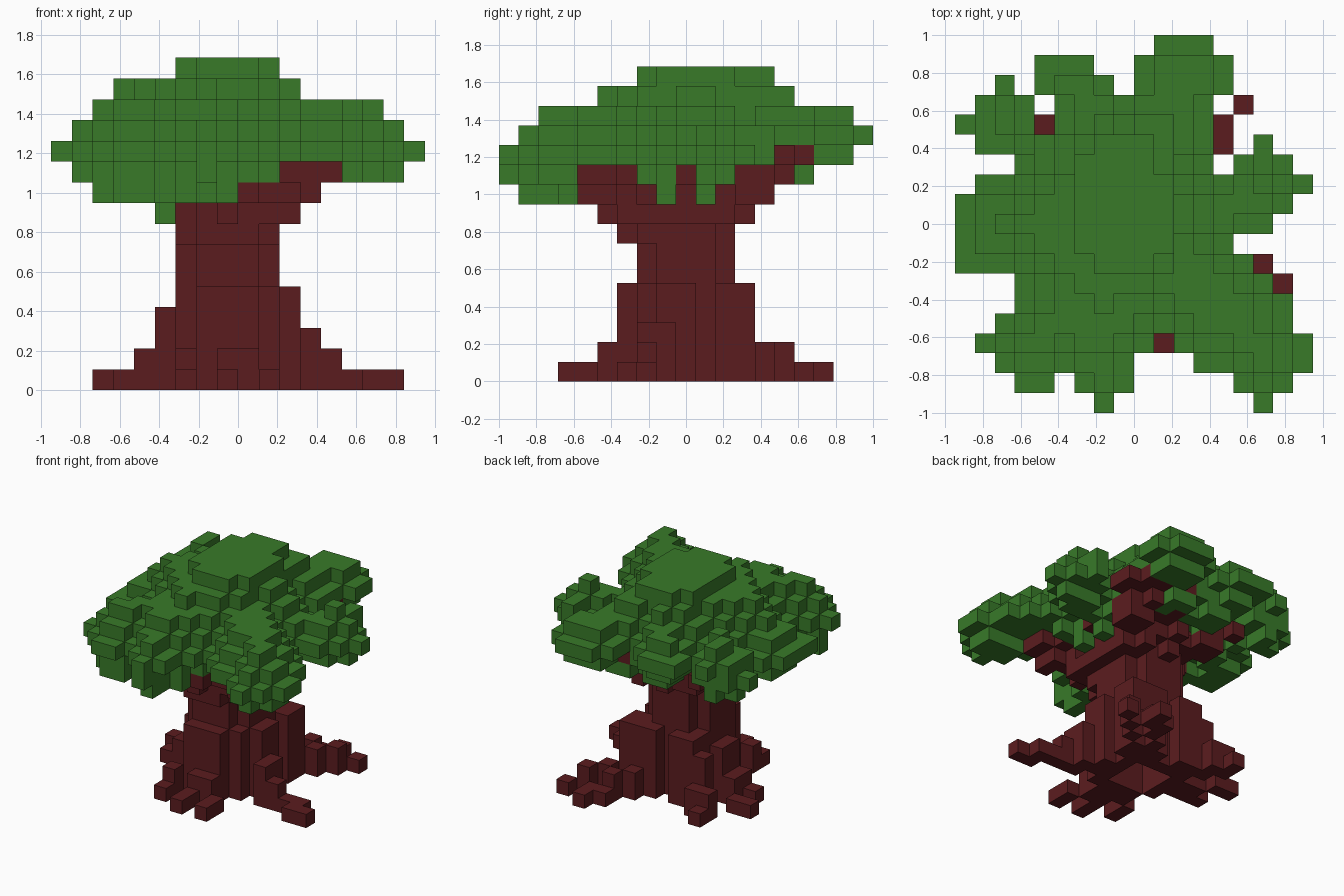
import bpy
import bmesh
from mathutils import Vector

if "Cube" in bpy.data.objects:
    bpy.data.objects.remove(bpy.data.objects["Cube"], do_unlink=True)

NX, NY = 18, 19
S = 2 / NY  # edge length of one block


def material(name, color):
    mat = bpy.data.materials.new(name)
    mat.use_nodes = True
    mat.diffuse_color = color
    mat.node_tree.nodes["Principled BSDF"].inputs["Base Color"].default_value = color
    return mat


def line(start, end, fat=0.0):
    """Blocks along a straight path; the first part is two blocks thick."""
    a, b = Vector(start), Vector(end)
    steps = int((b - a).length * 3)
    cells = set()
    for n in range(steps + 1):
        t = n / steps
        x, y, z = (round(c) for c in a.lerp(b, t))
        cells.add((x, y, z))
        if t < fat:
            cells |= {(x + 1, y, z), (x, y + 1, z)}
    return cells


def disk(cx, cy, limit, layers):
    return {(i, j, k) for i in range(NX) for j in range(NY) for k in layers
            if (i - cx) ** 2 + (j - cy) ** 2 <= limit}


def in_ellipse(i, j, cx, cy, rx, ry):
    return ((i - cx) / rx) ** 2 + ((j - cy) / ry) ** 2 <= 1


def build(name, cells, solid, mat):
    """Mesh only the block faces that are exposed."""
    bm = bmesh.new()
    corners = {}

    def vert(p):
        if p not in corners:
            corners[p] = bm.verts.new(((p[0] - NX / 2) * S, (p[1] - NY / 2) * S, p[2] * S))
        return corners[p]

    for cell in sorted(cells):
        for axis in range(3):
            u, v = (axis + 1) % 3, (axis + 2) % 3
            for side in (0, 1):
                near = list(cell)
                near[axis] += 2 * side - 1
                if tuple(near) in solid:
                    continue
                quad = []
                for du, dv in ((0, 0), (1, 0), (1, 1), (0, 1)):
                    p = list(cell)
                    p[axis] += side
                    p[u] += du
                    p[v] += dv
                    quad.append(vert(tuple(p)))
                bm.faces.new(quad if side else quad[::-1])
    mesh = bpy.data.meshes.new(name)
    bm.to_mesh(mesh)
    bm.free()
    mesh.materials.append(mat)
    bpy.context.collection.objects.link(bpy.data.objects.new(name, mesh))


# Trunk: a column that widens at the crown
trunk = disk(8, 9, 6, range(8)) | disk(8, 8.5, 8.5, (7,))
trunk |= disk(8.5, 8.5, 11, (8,)) | line((8, 5, 8), (8, 12, 8)) | disk(8, 9, 9, (9, 10, 11))

# Roots: buttresses that step down towards their tips
roots = {(15, 7, 0)}
for tip in ((16, 6), (14, 15), (12, 16), (4, 14), (2, 11), (3, 9), (6, 4), (8, 3), (10, 3)):
    for i, j, _ in line((8, 9, 0), (*tip, 0), 0.35):
        reach = max(abs(i - 8.5), abs(j - 9))
        top = 4 if reach <= 3 else 3 if reach < 4 else 1 if reach <= 5 else 0
        if i == 12:
            top = min(top, 2)
        if j < 5 or i < 6 and j > 13:
            top = 0
        roots |= {(i, j, k) for k in range(top + 1)}
roots -= trunk

# Hollow under the foot of the trunk
trunk -= disk(8, 9, 2, range(3))
roots -= disk(8, 9, 2, range(3))

# Branches spreading under the leaves
branches = set()
for start, tip, fat in (((8, 8, 8), (12, 4, 9), 0.8), ((11, 4, 10), (13, 4, 10), 0),
                        ((12, 6, 10), (13, 4, 10), 0),
                        ((8, 9, 8), (12, 13, 9), 0.8), ((11, 12, 10), (12, 15, 11), 0.8),
                        ((12, 12, 10), (13, 14, 11), 0), ((13, 13, 11), (13, 14, 11), 0),
                        ((8, 11, 9), (9, 13, 10), 1), ((8, 14, 11), (12, 14, 11), 0),
                        ((9, 15, 11), (12, 15, 11), 0), ((9, 9, 8), (12, 9, 10), 0),
                        ((8, 9, 8), (4, 14, 10), 0.7), ((8, 8, 8), (4, 8, 10), 0.6),
                        ((9, 7, 9), (9, 4, 9), 0.8)):
    branches |= line(start, tip, fat)
branches -= trunk

# Leaf outline: filled spans of each row, from front to back
rows = [
    [(7, 7), (15, 15)], [(3, 4), (6, 8), (14, 16)], [(2, 8), (12, 17)],
    [(1, 9), (11, 17)], [(2, 16)], [(3, 16)], [(3, 15)], [(0, 14)], [(0, 13)],
    [(0, 15)], [(0, 16)], [(1, 17)], [(3, 12), (14, 16)], [(1, 12), (15, 15)],
    [(0, 3), (5, 12)], [(1, 3), (5, 12)], [(2, 2), (4, 7), (9, 13)],
    [(4, 6), (9, 13)], [(10, 12)],
]
outline = {(i, j) for j, spans in enumerate(rows) for a, b in spans for i in range(a, b + 1)}

# Depth of each column inside the outline, found by peeling its rim
depth, rest, level = {}, set(outline), 1
while rest:
    rim = {(i, j) for i, j in rest
           if not {(i + 1, j), (i - 1, j), (i, j + 1), (i, j - 1)} <= rest}
    depth.update((c, level) for c in rim)
    rest -= rim
    level += 1


def leaf_range(i, j):
    """Lowest and highest leaf block of a column."""
    d = depth[i, j]
    top = min(10 + d + (j > 12), 11 + i)
    if in_ellipse(i, j, 8, 10, 2.7, 3.4):
        top = min(top + 1, 15)
    elif in_ellipse(i, j, 7, 10.5, 4.8, 5.5):
        top = min(top, 14)
    else:
        top = min(top, 13)

    # Underside: thin at the rim, arched over the branches
    low = 12 if d > 4 else 11 if d in (1, 4) else 10
    if j > 15:
        low = 12 if d == 1 else 11
    if i > 10 and (j in (4, 5, 6, 9) or j > 11) or 11 <= i <= 13 and j < 4:
        low = max(low, 11)

    # Drooping clumps
    if d > 1 and 2 <= i <= 8 and 1 <= j <= 3 or 4 <= i <= 6 and 4 <= j <= 6:
        low = 9
    if (i, j) in ((12, 8), (12, 10)):
        low = 9
    if (i, j) == (7, 0):
        low = 10
    if (i, j) == (5, 5):
        low = 8
    return range(min(low, top), top + 1)


leaves = {(i, j, k) for i, j in outline for k in leaf_range(i, j)}
wood = trunk | roots | branches
leaves -= wood
solid = wood | leaves

bark = material("dark_red_bark", (0.105, 0.0115, 0.0135, 1))
green = material("leaf_green", (0.040, 0.195, 0.022, 1))
build("trunk", trunk, solid, bark)
build("roots", roots, solid, bark)
build("branches", branches, solid, bark)
build("leaves", leaves, solid, green)
